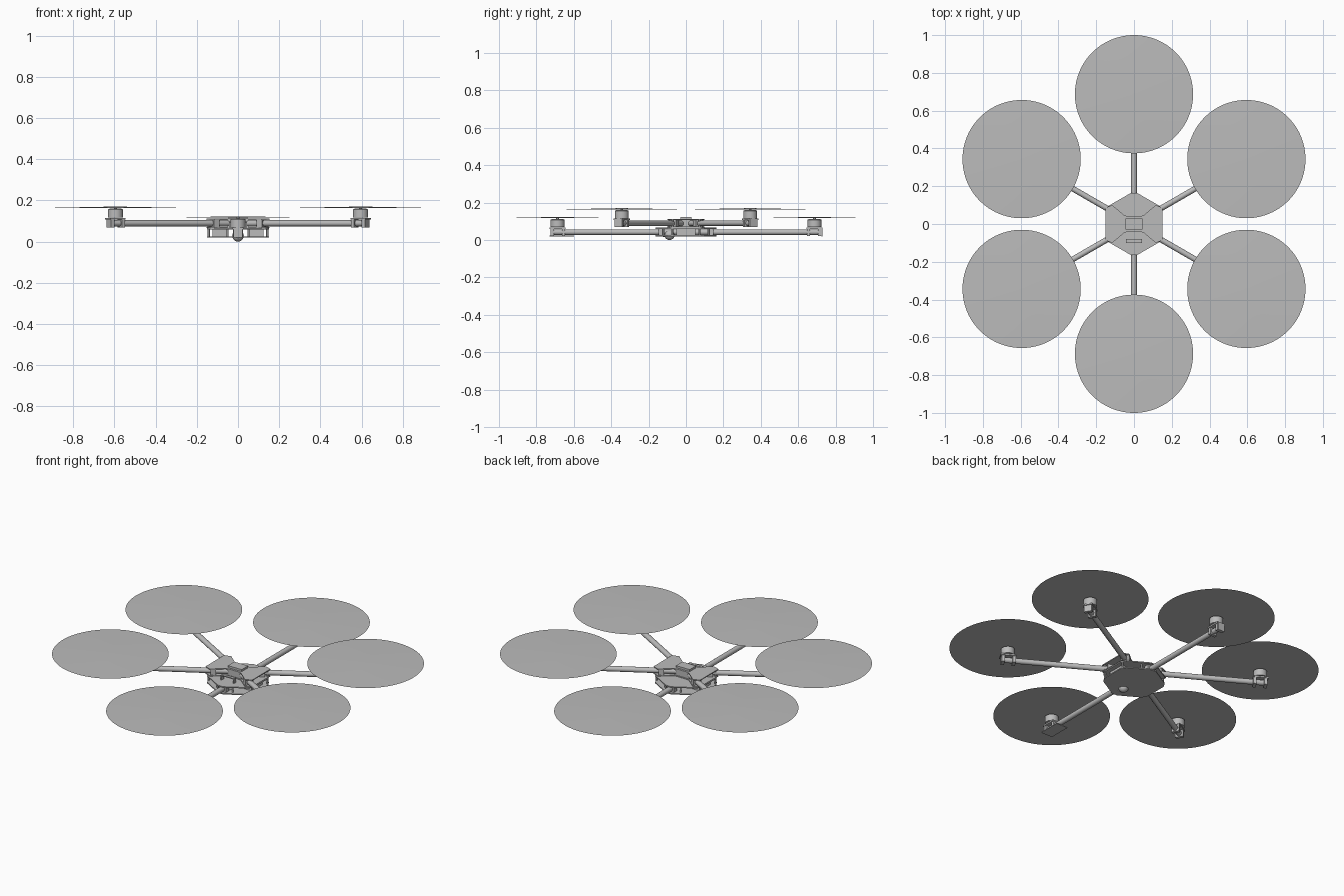
import bpy, bmesh, math
from mathutils import Matrix, Vector

if "Cube" in bpy.data.objects:
    bpy.data.objects.remove(bpy.data.objects["Cube"])

grey = bpy.data.materials.new("neutral_grey")
grey.use_nodes = True
colour = (0.5, 0.5, 0.5, 1)
grey.diffuse_color = colour
grey.node_tree.nodes["Principled BSDF"].inputs["Base Color"].default_value = colour


def finish(name, bm, matrix=Matrix(), smooth=False):
    bmesh.ops.recalc_face_normals(bm, faces=bm.faces)
    mesh = bpy.data.meshes.new(name)
    bm.to_mesh(mesh)
    bm.free()
    mesh.transform(matrix)
    mesh.materials.append(grey)
    obj = bpy.data.objects.new(name, mesh)
    bpy.context.collection.objects.link(obj)
    if smooth:
        bpy.ops.object.select_all(action="DESELECT")
        obj.select_set(True)
        bpy.context.view_layer.objects.active = obj
        bpy.ops.object.shade_smooth_by_angle(angle=math.radians(35))
    return obj


def box(name, centre, size, matrix=Matrix()):
    bm = bmesh.new()
    bmesh.ops.create_cube(bm, size=1)
    bm.transform(Matrix.Translation(centre) @ Matrix.Diagonal((*size, 1)))
    return finish(name, bm, matrix)


def rod(name, start, end, radius, matrix=Matrix(), sides=24, tip=None):
    a, b = Vector(start), Vector(end)
    bm = bmesh.new()
    bmesh.ops.create_cone(bm, cap_ends=True, segments=sides, radius1=radius,
                          radius2=radius if tip is None else tip, depth=(b - a).length)
    turn = (b - a).to_track_quat("Z", "Y").to_matrix().to_4x4()
    bm.transform(Matrix.Translation((a + b) / 2) @ turn)
    return finish(name, bm, matrix, True)


def plate(name, outline, bottom, top):
    bm = bmesh.new()
    face = bm.faces.new([bm.verts.new((x, y, bottom)) for x, y in outline])
    out = bmesh.ops.extrude_face_region(bm, geom=[face])
    bmesh.ops.translate(bm, vec=(0, 0, top - bottom),
                        verts=[v for v in out["geom"] if isinstance(v, bmesh.types.BMVert)])
    return finish(name, bm)


# Six arms, each with a motor and a rotor disc; front and back sit lower
REACH = 0.687
for i in range(6):
    angle = 30 + 60 * i
    low = i in (1, 4)
    front = i == 4
    z = 0.042 if low else 0.089
    place = Matrix.Rotation(math.radians(angle), 4, "Z") @ Matrix.Translation((0, 0, z))
    rod("arm", (0.05, 0, 0), (0.715, 0, 0), 0.015, place)
    rod("motor", (REACH, 0, 0.027), (REACH, 0, 0.066), 0.037, place, 32)
    rod("motor_cap", (REACH, 0, 0.066), (REACH, 0, 0.071), 0.037, place, 32, 0.029)
    rod("motor_shaft", (REACH, 0, 0.07), (REACH, 0, 0.081), 0.007, place, 16)
    rod("rotor_disc", (REACH, 0, 0.075), (REACH, 0, 0.081), 0.313, place, 96, 0.02)
    box("motor_mount", (REACH, 0, 0.022), (0.085, 0.052, 0.008), place)
    for r in (0.655, 0.715):
        box("arm_clamp", (r, 0, 0), (0.018, 0.044, 0.04), place)
    if front:
        box("mount_skid", (0.665, 0, -0.021), (0.13, 0.075, 0.004), place)
    elif low:
        box("arm_end_plate", (0.728, 0, 0), (0.005, 0.04, 0.046), place)
    # Clamp holding the arm root between the decks
    box("root_clamp", (0.132, 0, 0), (0.03, 0.048, 0.034), place)

# Lower hexagonal decks with clipped corners
hexagon = [(0.165 * math.cos(math.radians(a)), 0.165 * math.sin(math.radians(a)))
           for c in range(30, 390, 60) for a in (c - 6, c + 6)]
plate("bottom_deck", hexagon, 0.02, 0.026)
plate("middle_deck", hexagon, 0.06, 0.066)

# Upper bow-tie decks with notches above the front and back arms
bow = [(0.03, 0.042), (0.05, 0.045), (0.115, 0.1), (0.152, 0.085)]
right_half = bow + [(x, -y) for x, y in reversed(bow)]
outline = right_half + [(-x, -y) for x, y in right_half]
plate("top_deck", outline, 0.106, 0.111)
plate("upper_floor", outline, 0.067, 0.071)
box("electronics_bay", (0, 0, 0.088), (0.1, 0.075, 0.036))
box("receiver_box", (0, 0, 0.117), (0.09, 0.06, 0.012))

# Standoffs between decks
for sx in (-1, 1):
    for sy in (-1, 1):
        rod("upper_standoff", (sx * 0.142, sy * 0.072, 0.02),
            (sx * 0.142, sy * 0.072, 0.11), 0.005, sides=12)
        rod("lower_standoff", (sx * 0.05, sy * 0.12, 0.022),
            (sx * 0.05, sy * 0.12, 0.064), 0.005, sides=12)
    box("battery", (sx * 0.085, 0, 0.043), (0.08, 0.1, 0.034))
    box("camera_bracket", (sx * 0.04, -0.09, 0.078), (0.006, 0.02, 0.03))

# Camera ball and its bracket under the front
bm = bmesh.new()
bmesh.ops.create_uvsphere(bm, u_segments=24, v_segments=12, radius=0.028)
bm.transform(Matrix.Translation((0, -0.088, 0.028)))
finish("camera_ball", bm, smooth=True)
rod("camera_lens", (0, -0.1, 0.03), (0, -0.122, 0.03), 0.014)
box("camera_bar", (0, -0.09, 0.092), (0.086, 0.016, 0.006))
